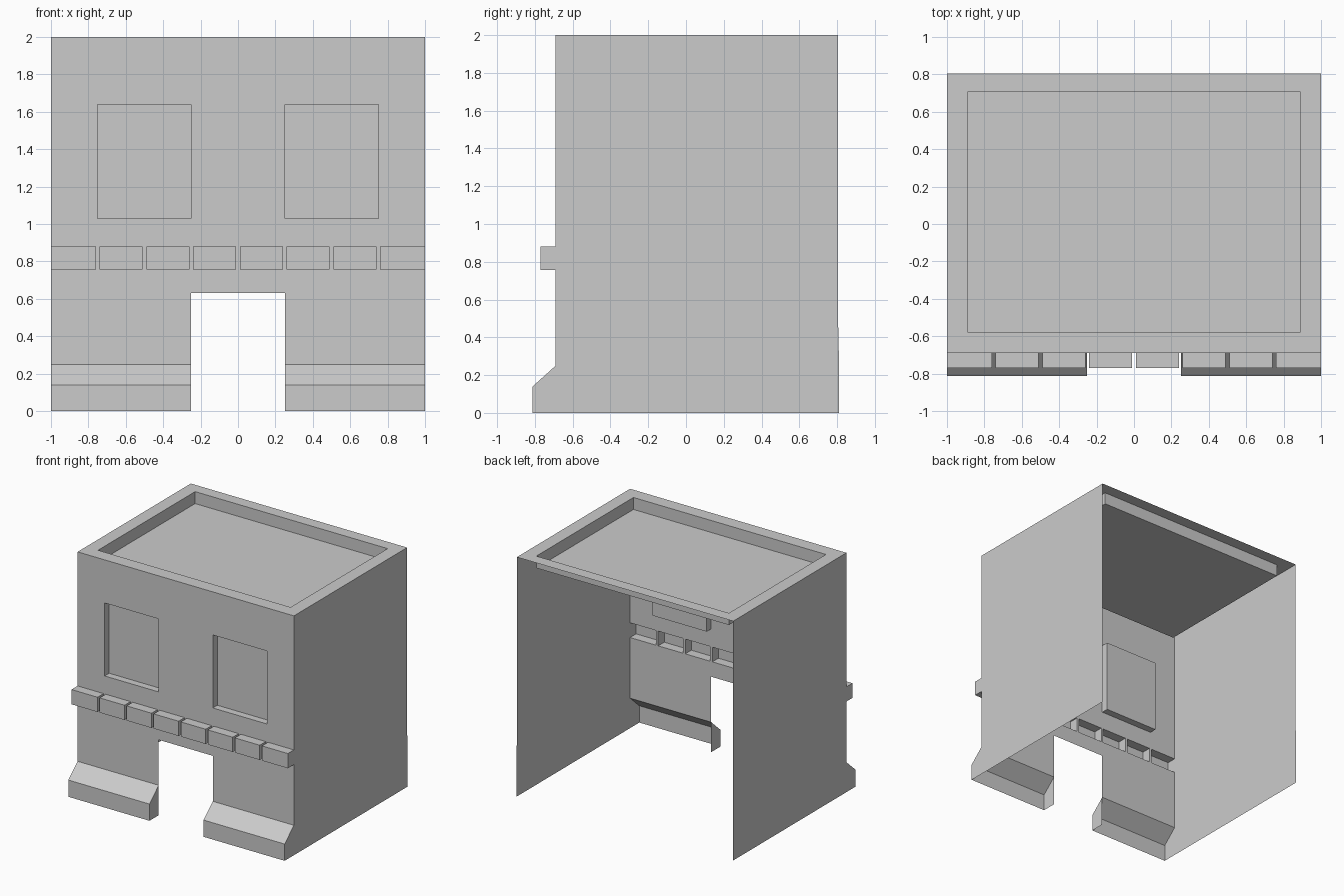
import bpy

if "Cube" in bpy.data.objects:
    bpy.data.objects.remove(bpy.data.objects["Cube"])

FRONT, BACK, TOP = -0.69, 0.805, 2.0


def make_part(name, verts, faces, mirror=False):
    mesh = bpy.data.meshes.new(name)
    mesh.from_pydata(verts, [], faces)
    obj = bpy.data.objects.new(name, mesh)
    bpy.context.collection.objects.link(obj)
    if mirror:
        mod = obj.modifiers.new("mirror", 'MIRROR')
        mod.use_mirror_merge = False
    return obj


def panel(name, rect, holes, place):
    """Flat sheet with rectangular holes; rect = (u0, v0, u1, v1)."""
    boxes = [rect] + holes
    us = sorted({b[i] for b in boxes for i in (0, 2)})
    vs = sorted({b[i] for b in boxes for i in (1, 3)})
    verts = [place(u, v) for v in vs for u in us]
    n, faces = len(us), []
    for j in range(len(vs) - 1):
        for i in range(n - 1):
            cu, cv = (us[i] + us[i + 1]) / 2, (vs[j] + vs[j + 1]) / 2
            if any(h[0] < cu < h[2] and h[1] < cv < h[3] for h in holes):
                continue
            a = j * n + i
            faces.append((a, a + 1, a + n + 1, a + n))
    return make_part(name, verts, faces)


def pocket(name, rect, place, offset, mirror=False):
    """Open box pushed in or out of a sheet by the offset vector."""
    u0, v0, u1, v1 = rect
    base = [place(u, v) for u, v in ((u0, v0), (u1, v0), (u1, v1), (u0, v1))]
    end = [tuple(p + d for p, d in zip(c, offset)) for c in base]
    faces = [(i, (i + 1) % 4, (i + 1) % 4 + 4, i + 4) for i in range(4)]
    return make_part(name, base + end, faces + [(4, 5, 6, 7)], mirror)


def on_front(u, v):
    return (u, FRONT, v)


def on_top(u, v):
    return (u, v, TOP)


# Openings in the front wall: door, windows and the row of ledge blocks
door = (-0.25, 0.25, 0.25, 0.63)
window = (0.25, 1.03, 0.75, 1.64)
window_left = (-0.75, 1.03, -0.25, 1.64)
gap = 0.01
blocks = []
for k in range(8):
    x0 = -1 + 0.25 * k
    blocks.append((x0 + (gap if k > 0 else 0), 0.757,
                   x0 + 0.25 - (gap if k < 7 else 0), 0.88))

panel("front_wall", (-1, 0.25, 1, TOP), [door, window, window_left] + blocks, on_front)
pocket("window_recess", window, on_front, (0, 0.06, 0), mirror=True)
for rect in blocks:
    pocket("ledge_block", rect, on_front, (0, -0.08, 0))

# Sloped plinth either side of the door, with an end cap at the door
profile = [(-0.812, 0), (-0.812, 0.14), (FRONT, 0.25)]
verts = [(x, y, z) for x in (0.25, 1) for y, z in profile]
verts.append((0.25, FRONT, 0))
make_part("plinth", verts, [(0, 3, 4, 1), (1, 4, 5, 2), (0, 1, 2, 6)], mirror=True)

# Side walls, following the plinth profile
side = [(-0.812, 0), (0.81, 0), (0.81, 0.27), (BACK, 0.5), (BACK, TOP),
        (FRONT, TOP), (FRONT, 0.25), (-0.812, 0.14)]
make_part("side_wall", [(1, y, z) for y, z in side], [tuple(range(8))], mirror=True)

# Roof rim and sunken roof deck
deck = (-0.89, -0.577, 0.89, 0.705)
panel("roof_rim", (-1, FRONT, 1, BACK), [deck], on_top)
pocket("roof_deck", deck, on_top, (0, 0, -0.1))
